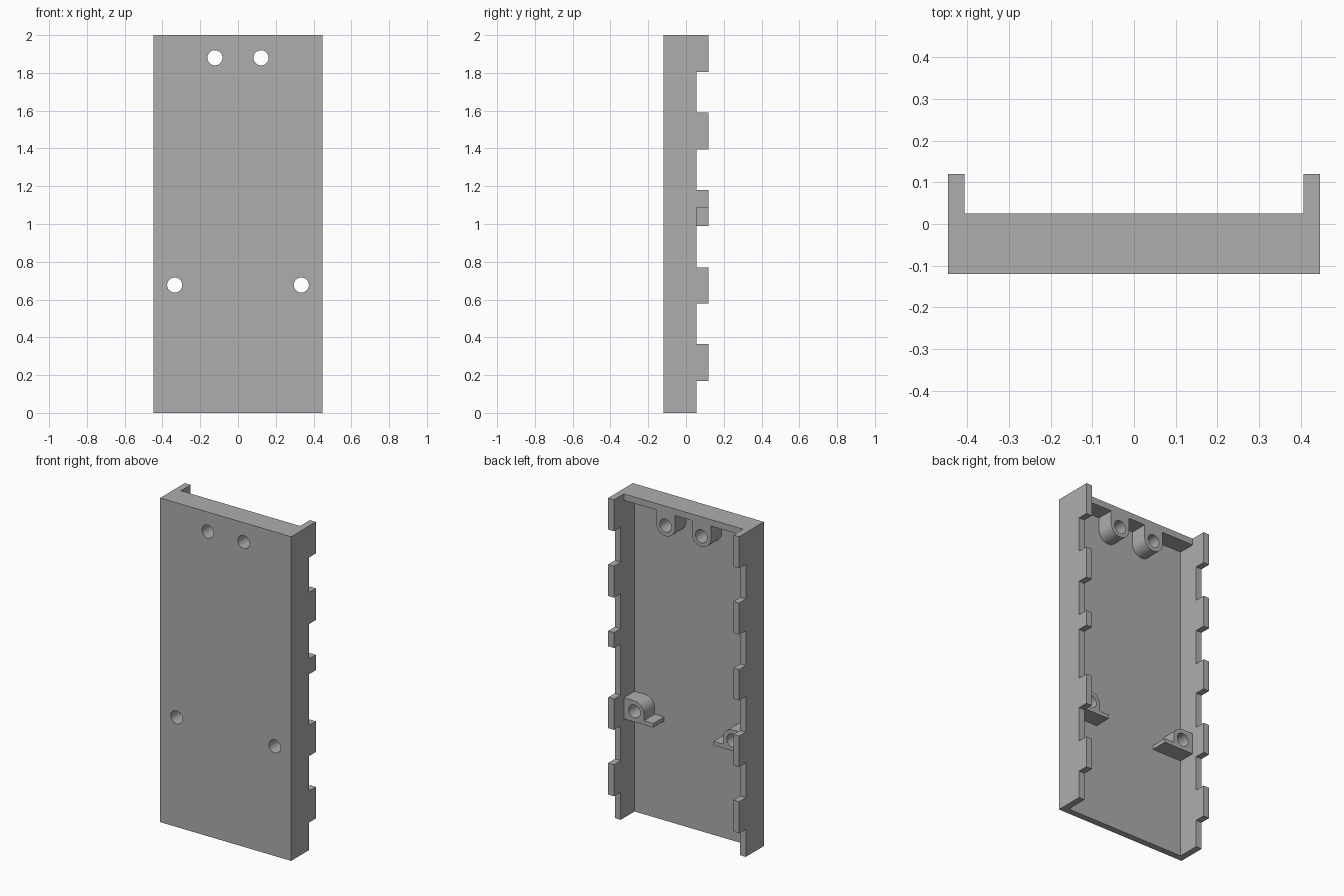
import bpy, bmesh, math
from mathutils import Vector

if "Cube" in bpy.data.objects:
    bpy.data.objects.remove(bpy.data.objects["Cube"], do_unlink=True)

grey = bpy.data.materials.new("plain_grey")
grey.use_nodes = True
grey.diffuse_color = (0.42, 0.42, 0.42, 1)
grey.node_tree.nodes["Principled BSDF"].inputs["Base Color"].default_value = (0.42, 0.42, 0.42, 1)

# Main dimensions
HALF_W, HEIGHT, WALL = 0.447, 2.0, 0.04
INNER = HALF_W - WALL
FRONT, RIM, TAB, SHELF = -0.12, 0.055, 0.12, 0.025
FLOOR = FRONT + WALL
HOLE_R, BOSS_R = 0.04, 0.065
TOP_HOLE, LOW_HOLE = (0.122, 1.88), (0.335, 0.677)


def extrude(name, outline, offset, smooth=False):
    """Extrude a flat closed outline of 3D points into a solid."""
    bm = bmesh.new()
    face = bm.faces.new([bm.verts.new(p) for p in outline])
    geom = bmesh.ops.extrude_face_region(bm, geom=[face])["geom"]
    moved = [g for g in geom if isinstance(g, bmesh.types.BMVert)]
    bmesh.ops.translate(bm, verts=moved, vec=Vector(offset))
    bmesh.ops.recalc_face_normals(bm, faces=bm.faces)
    mesh = bpy.data.meshes.new(name)
    bm.to_mesh(mesh)
    bm.free()
    mesh.materials.append(grey)
    obj = bpy.data.objects.new(name, mesh)
    bpy.context.collection.objects.link(obj)
    return obj


def along_y(name, outline, y0, y1):
    return extrude(name, [(x, y0, z) for x, z in outline], (0, y1 - y0, 0))


def box(name, x0, x1, y0, y1, z0, z1):
    return along_y(name, [(x0, z0), (x1, z0), (x1, z1), (x0, z1)], y0, y1)


def arc(cx, cz, r, start, end, steps):
    angles = [math.radians(start + (end - start) * i / steps) for i in range(steps + 1)]
    return [(cx + r * math.cos(a), cz + r * math.sin(a)) for a in angles]


# Front plate and top wall
plate = box("front_plate", -INNER, INNER, FRONT, FLOOR, 0, HEIGHT)
box("top_wall", -INNER, INNER, FLOOR, SHELF, HEIGHT - WALL, HEIGHT)

# Side walls with locking tabs; the middle tab is shorter on the left
for side, label in ((1, "left"), (-1, "right")):
    middle = 1.085 if side > 0 else 0.99
    tabs = [(0.17, 0.365), (0.58, 0.77), (middle, 1.18), (1.395, 1.59), (1.805, HEIGHT)]
    profile = [(FRONT, 0), (RIM, 0)]
    for low, high in tabs:
        profile += [(RIM, low), (TAB, low), (TAB, high)]
        if high < HEIGHT:
            profile.append((RIM, high))
    profile.append((FRONT, HEIGHT))
    extrude(label + "_wall", [(side * INNER, y, z) for y, z in profile], (side * WALL, 0, 0))

# Screw bosses, supporting ledges and screw holes
cut_targets = [plate]
cutters = []
for side, label in ((1, "left"), (-1, "right")):
    x, z = TOP_HOLE
    top = HEIGHT - WALL
    outline = [(x + BOSS_R, top), (x - BOSS_R, top)] + arc(x, z, BOSS_R, 180, 360, 24)
    cut_targets.append(along_y(label + "_top_boss", [(side * a, b) for a, b in outline], FLOOR, SHELF))

    x, z = LOW_HOLE
    outline = [(INNER, z - BOSS_R), (INNER, z + BOSS_R)] + arc(x, z, BOSS_R, 90, 180, 12)
    outline.append((x - BOSS_R, z - BOSS_R))
    cut_targets.append(along_y(label + "_lower_boss", [(side * a, b) for a, b in outline], FLOOR, SHELF))
    ends = sorted((side * 0.205, side * (x - BOSS_R)))
    box(label + "_ledge", ends[0], ends[1], FLOOR, SHELF, z - BOSS_R, z - BOSS_R + 0.025)

    for where, (x, z) in (("top", TOP_HOLE), ("lower", LOW_HOLE)):
        ring = arc(side * x, z, HOLE_R, 0, 360, 32)[:-1]
        cutters.append(along_y(f"{label}_{where}_hole_cutter", ring, FRONT - 0.1, TAB + 0.1))

# Cut the holes, then drop the cutters
for obj in cut_targets:
    for cutter in cutters:
        mod = obj.modifiers.new("hole", "BOOLEAN")
        mod.operation, mod.solver, mod.object = "DIFFERENCE", "EXACT", cutter
    bpy.context.view_layer.update()
    graph = bpy.context.evaluated_depsgraph_get()
    mesh = bpy.data.meshes.new_from_object(obj.evaluated_get(graph))
    obj.modifiers.clear()
    obj.data = mesh
for cutter in cutters:
    bpy.data.objects.remove(cutter, do_unlink=True)

# Smooth the round bosses and holes, keep corners crisp
bpy.ops.object.select_all(action="DESELECT")
for obj in cut_targets:
    obj.select_set(True)
bpy.context.view_layer.objects.active = plate
bpy.ops.object.shade_smooth_by_angle(angle=math.radians(30))
